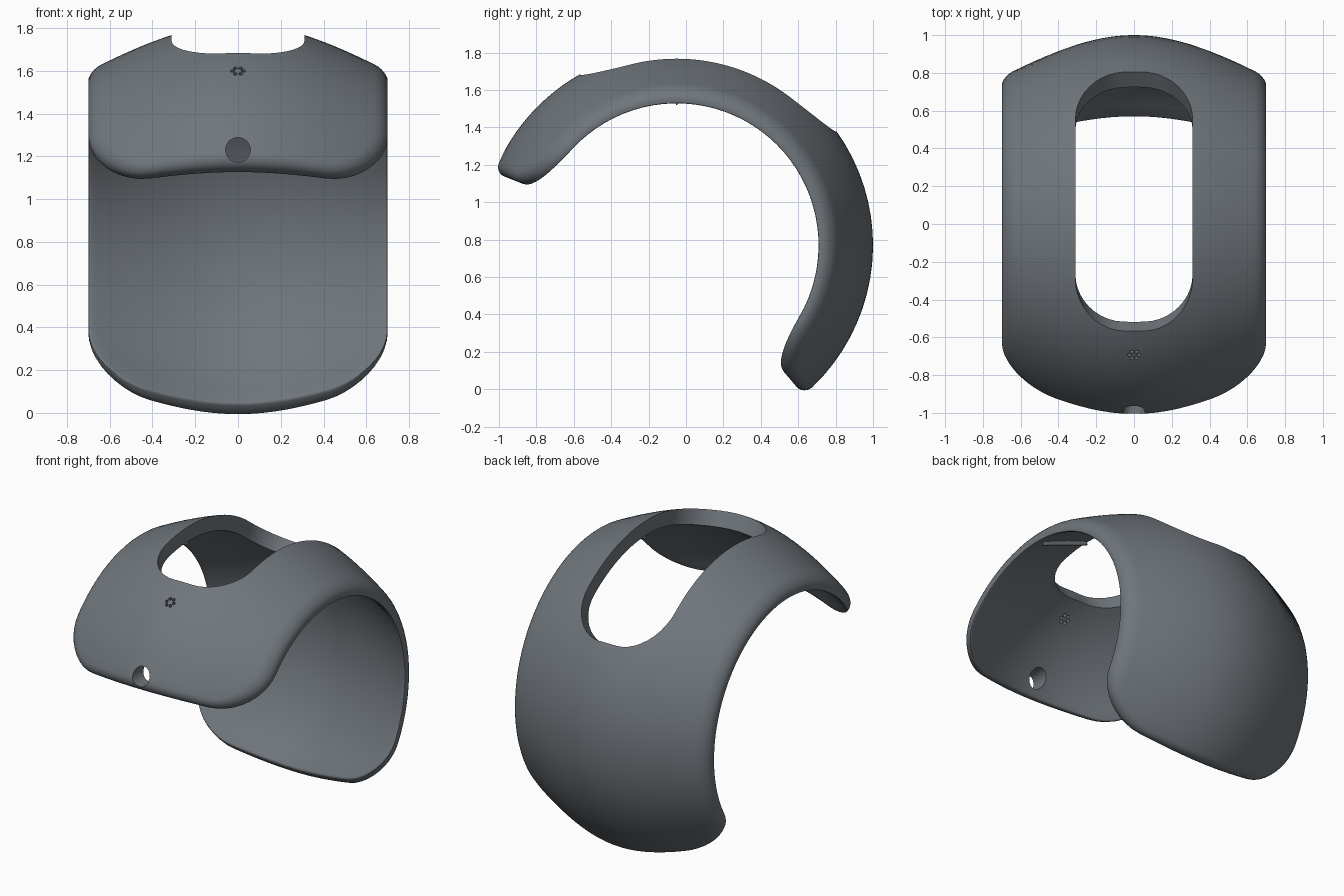
import bpy, bmesh, math
from mathutils import Matrix, Vector

if "Cube" in bpy.data.objects:
    bpy.data.objects.remove(bpy.data.objects["Cube"])

CY, CZ = -0.05, 0.77          # axis of the curved cuff
THICK, FILLET = 0.10, 0.06

grey = bpy.data.materials.new("slate")
grey.diffuse_color = (0.16, 0.18, 0.20, 1)
grey.use_nodes = True
grey.node_tree.nodes["Principled BSDF"].inputs["Base Color"].default_value = grey.diffuse_color


def radius(x):
    return 1.05 - 0.65 * (math.sqrt(x * x + 0.3025) - 0.55)


def place(x, t, h):
    """Wrap (side offset, angle, depth) onto the barrel surface."""
    r = radius(x) + h * (1 - 0.25 * (x / 0.7) ** 2)
    return Vector((x, CY + r * math.cos(t), CZ + r * math.sin(t)))


def outline(w, t0, t1, rx, rt0, rt1, d=0.0, nc=10, ns=40, ne=14):
    """Rounded rectangle in (x, angle), inset by d."""
    w, t0, t1, rx, rt0, rt1 = w - d, t0 + d, t1 - d, rx - d, rt0 - d, rt1 - d
    corners = [(w - rx, t1 - rt1, rt1, 0, ne), (-w + rx, t1 - rt1, rt1, 90, ns),
               (-w + rx, t0 + rt0, rt0, 180, ne), (w - rx, t0 + rt0, rt0, 270, ns)]
    arcs = []
    for cx, ct, rt, a0, n in corners:
        arcs.append([(cx + rx * math.cos(math.radians(a0 + 90 * i / nc)),
                      ct + rt * math.sin(math.radians(a0 + 90 * i / nc)))
                     for i in range(nc + 1)])
    pts = []
    for k in range(4):
        a, b, n = arcs[k][-1], arcs[(k + 1) % 4][0], corners[k][4]
        pts += arcs[k]
        pts += [(a[0] + (b[0] - a[0]) * i / n, a[1] + (b[1] - a[1]) * i / n)
                for i in range(1, n)]
    return pts


def outer(d):
    return outline(0.70, -0.868, 2.762, 0.29, 0.34, 0.37, d)


def blend(a, b, f):
    return [(p[0] + (q[0] - p[0]) * f, p[1] + (q[1] - p[1]) * f) for p, q in zip(a, b)]


# Shell: closed stack of rings from the opening, over the rim and back inside
hole = outline(0.31, math.radians(35.4), math.radians(119.5), 0.25, 0.30, 0.27)
K = 18
rings = [(blend(hole, outer(FILLET), i / K), 0.0) for i in range(K)]
for i in range(7):
    a = math.radians(15 * i)
    rings.append((outer(FILLET * (1 - math.sin(a))), -FILLET * (1 - math.cos(a))))
for i in range(4):
    a = math.radians(30 * i)
    rings.append((outer(0.015 * (1 - math.cos(a))), -THICK + 0.015 * (1 - math.sin(a))))
rings += [(blend(outer(0.015), hole, i / K), -THICK) for i in range(1, K + 1)]

bm = bmesh.new()
grid = [[bm.verts.new(place(x, t, h)) for x, t in pts] for pts, h in rings]
n = len(hole)
for i in range(len(grid)):
    a, b = grid[i], grid[(i + 1) % len(grid)]
    for j in range(n):
        k = (j + 1) % n
        bm.faces.new((a[j], a[k], b[k], b[j]))
bmesh.ops.recalc_face_normals(bm, faces=bm.faces)
mesh = bpy.data.meshes.new("shell")
bm.to_mesh(mesh)
bm.free()
mesh.materials.append(grey)
shell = bpy.data.objects.new("shell", mesh)
bpy.context.collection.objects.link(shell)

# Cutters: round front hole and a ring of six pin holes
bm = bmesh.new()


def drill(pos, direction, r, segs):
    rot = Vector(direction).to_track_quat('Z', 'Y').to_matrix().to_4x4()
    bmesh.ops.create_cone(bm, cap_ends=True, segments=segs, radius1=r, radius2=r,
                          depth=0.4, matrix=Matrix.Translation(pos) @ rot)


drill(Vector((0, -0.95, 1.23)), (0, 1, 0), 0.058, 32)
t = math.radians(127.8)
radial = Vector((0, math.cos(t), math.sin(t)))
tangent = Vector((0, -math.sin(t), math.cos(t)))
for i in range(6):
    a = math.radians(60 * i)
    offset = Vector((0.025 * math.cos(a), 0, 0)) + tangent * 0.025 * math.sin(a)
    drill(place(0, t, -0.05) + offset, radial, 0.0095, 12)
mesh = bpy.data.meshes.new("hole_cutters")
bm.to_mesh(mesh)
bm.free()
mesh.materials.append(grey)
cutter = bpy.data.objects.new("hole_cutters", mesh)
cutter.hide_render = True
bpy.context.collection.objects.link(cutter)

mod = shell.modifiers.new("holes", 'BOOLEAN')
mod.operation = 'DIFFERENCE'
mod.solver = 'EXACT'
mod.object = cutter
bpy.context.view_layer.objects.active = shell
shell.select_set(True)
bpy.ops.object.modifier_apply(modifier=mod.name)
bpy.data.objects.remove(cutter)
bpy.ops.object.shade_smooth_by_angle(angle=math.radians(35))

# Thin ribs along the inside of the two side bands
for side, name in ((1, "right_inner_rib"), (-1, "left_inner_rib")):
    bpy.ops.mesh.primitive_cube_add(size=1, location=(side * 0.49, CY, 1.598),
                                    rotation=(0, side * math.atan2(0.13, 0.34), 0))
    rib = bpy.context.object
    rib.name = name
    rib.scale = (0.36, 0.008, 0.03)
    rib.data.materials.append(grey)
